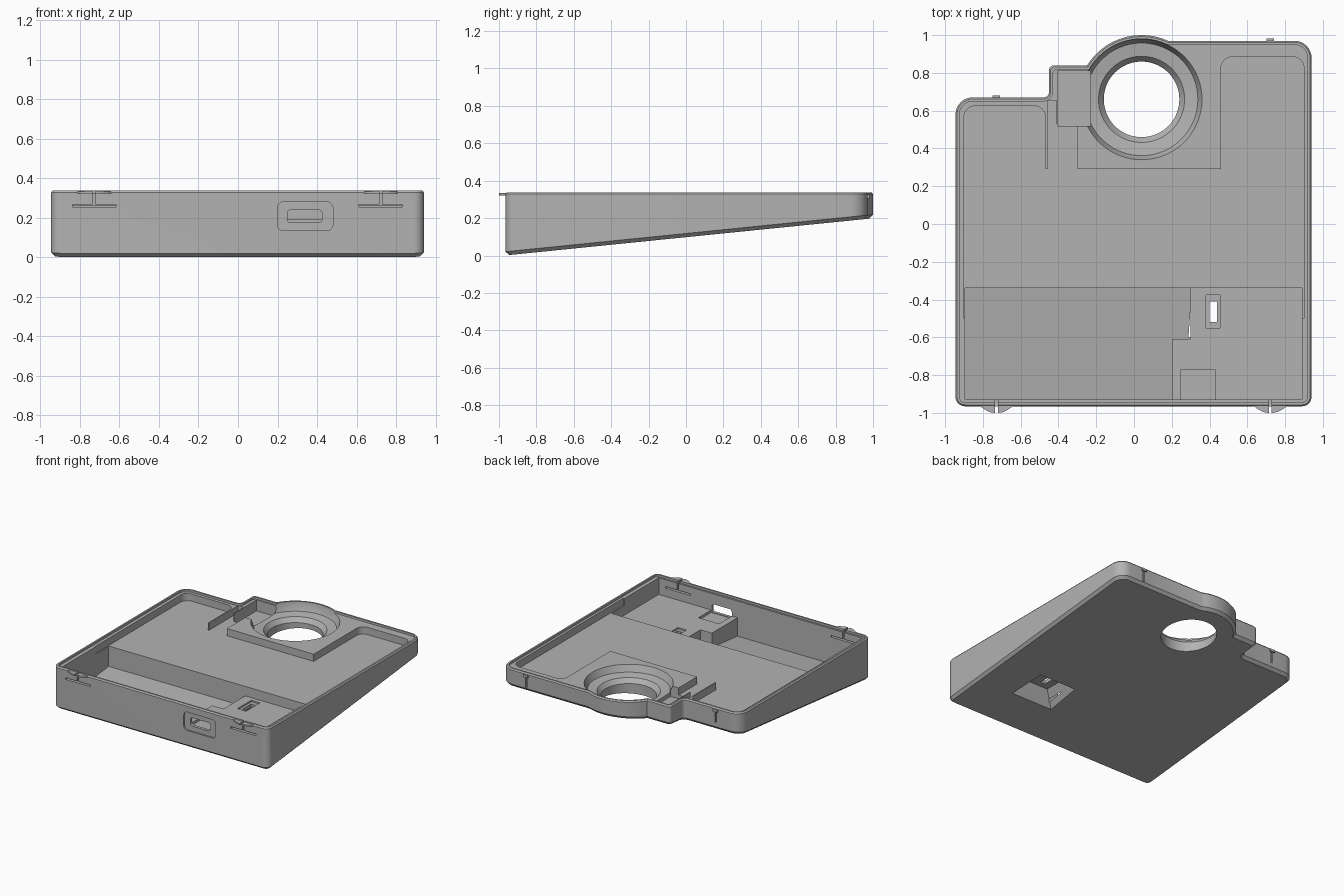
import bpy, bmesh
from math import sin, cos, atan2, pi, sqrt
from mathutils import Vector

if "Cube" in bpy.data.objects:
    bpy.data.objects.remove(bpy.data.objects["Cube"])

grey = bpy.data.materials.new("matte grey")
grey.use_nodes = True
tone = (0.45, 0.45, 0.45, 1)
grey.diffuse_color = tone
grey.node_tree.nodes["Principled BSDF"].inputs["Base Color"].default_value = tone

TOP, LEDGE, FLOOR, DECK = 0.338, 0.322, 0.265, 0.19
CX, CY = 0.04, 0.66


def under(y):
    """Height of the sloping underside."""
    return 0.101 * (y + 0.97)


def fillet(corners, steps=8):
    """Round each (x, y, radius) corner of a closed outline."""
    out = []
    for i, (x, y, r) in enumerate(corners):
        p = Vector((x, y))
        if r == 0:
            out.append((x, y))
            continue
        a = (Vector(corners[i - 1][:2]) - p).normalized()
        b = (Vector(corners[(i + 1) % len(corners)][:2]) - p).normalized()
        half = a.angle(b) / 2
        start, end = p + a * r / (sin(half) / cos(half)), p + b * r / (sin(half) / cos(half))
        mid = p + (a + b).normalized() * r / sin(half)
        u, v = start - mid, end - mid
        sweep = u.angle(v)
        for k in range(steps + 1):
            t = k / steps
            out.append(tuple(mid + (u * sin((1 - t) * sweep) + v * sin(t * sweep)) / sin(sweep)))
    return out


def loft(name, rings):
    """Closed solid through rings of equal point count."""
    bm = bmesh.new()
    loops = [[bm.verts.new(p) for p in ring] for ring in rings]
    n = len(loops[0])
    for lo, hi in zip(loops, loops[1:]):
        for i in range(n):
            j = (i + 1) % n
            bm.faces.new((lo[i], lo[j], hi[j], hi[i]))
    bm.faces.new(loops[0][::-1])
    bm.faces.new(loops[-1])
    bmesh.ops.recalc_face_normals(bm, faces=bm.faces)
    mesh = bpy.data.meshes.new(name)
    bm.to_mesh(mesh)
    bm.free()
    mesh.materials.append(grey)
    ob = bpy.data.objects.new(name, mesh)
    bpy.context.collection.objects.link(ob)
    return ob


def prism(name, pts, z0, z1):
    bottom = z0 if callable(z0) else (lambda y: z0)
    return loft(name, [[(x, y, bottom(y)) for x, y in pts], [(x, y, z1) for x, y in pts]])


def rect(x0, x1, y0, y1):
    return [(x0, y0), (x1, y0), (x1, y1), (x0, y1)]


def box(name, x0, x1, y0, y1, z0, z1):
    return prism(name, rect(x0, x1, y0, y1), z0, z1)


def combine(target, tool, op="DIFFERENCE"):
    mod = target.modifiers.new("combine", "BOOLEAN")
    mod.operation, mod.object, mod.solver = op, tool, "EXACT"
    bpy.context.view_layer.objects.active = target
    bpy.ops.object.modifier_apply(modifier=mod.name)
    bpy.data.objects.remove(tool)


def outline(d):
    """Plan of the case, moved inward by d."""
    r = 0.34 - d
    right, left = 0.94 - d, -0.945 + d
    back, low, bump = 0.97 - d, 0.67 - d, 0.84 - d
    a0 = atan2(back - CY, sqrt(r * r - (back - CY) ** 2))
    a1 = pi - atan2(bump - CY, sqrt(r * r - (bump - CY) ** 2))
    arc = [(CX + r * cos(a0 + (a1 - a0) * k / 28), CY + r * sin(a0 + (a1 - a0) * k / 28), 0)
           for k in range(29)]
    return fillet([(left, -0.965 + d, 0.05 - d), (right, -0.965 + d, 0.05 - d),
                   (right, back, 0.09 - d)] + arc +
                  [(-0.45 + d, bump, 0.025), (-0.45 + d, low, 0.03 + d), (left, low, 0.09 - d)])


# Wedge-shaped shell with chamfered bottom and rim edges
outer, chamfer, rim = outline(0), outline(0.02), outline(0.008)
case = loft("case_shell", [
    [(x, y, under(y)) for x, y in chamfer],
    [(x, y, under(y) + 0.02) for x, y in outer],
    [(x, y, TOP - 0.01) for x, y in outer],
    [(x, y, TOP) for x, y in rim]])

# Ledge inside the rim
combine(case, prism("ledge_cut", outline(0.021), LEDGE, 0.5))

# Main tray, leaving the block around the round opening
tray = fillet([(-0.9, -0.5, 0), (0.9, -0.5, 0), (0.9, 0.885, 0.06), (0.46, 0.885, 0.06),
               (0.46, 0.29, 0), (-0.3, 0.29, 0), (-0.3, 0.53, 0), (-0.41, 0.53, 0),
               (-0.41, 0.655, 0), (-0.458, 0.655, 0), (-0.458, 0.29, 0), (-0.468, 0.29, 0),
               (-0.468, 0.625, 0.06), (-0.9, 0.625, 0.06)])
combine(case, prism("tray_cut", tray, FLOOR, 0.5))

# Deep front compartment and side pocket
combine(case, prism("front_cut", rect(-0.895, 0.89, -0.93, -0.34), lambda y: under(y) + 0.04, 0.5))
combine(case, box("pocket_cut", -0.405, -0.23, 0.52, 0.81, 0.235, 0.5))

# Stepped circular opening
bowl = [(0.2, 0.0), (0.2, 0.225), (0.228, 0.26), (0.298, 0.27), (0.32, LEDGE), (0.32, 0.5)]
combine(case, loft("opening_cut", [
    [(CX + r * cos(k * pi / 36), CY + r * sin(k * pi / 36), z) for k in range(72)]
    for r, z in bowl]))

# Raised deck for the socket and switch
deck = [(0.2, -0.935), (0.895, -0.935), (0.895, -0.335), (0.3, -0.335), (0.3, -0.61), (0.2, -0.61)]
combine(case, prism("deck", deck, lambda y: under(y) + 0.025, DECK), "UNION")
combine(case, box("cradle_cut", 0.25, 0.43, -0.93, -0.77, 0.17, 0.4))

# Switch slot with a flared recess underneath
combine(case, box("switch_seat", 0.38, 0.455, -0.55, -0.375, 0.178, 0.4))
combine(case, box("switch_slot", 0.4, 0.44, -0.52, -0.41, 0.0, 0.4))
flare = [(0.22, 0.19, -0.03), (0.17, 0.145, under(-0.46)), (0.1, 0.1, 0.15)]
combine(case, loft("under_recess", [
    [(x, y, z) for x, y in rect(0.44 - w, 0.44 + w, -0.465 - h, -0.465 + h)]
    for w, h, z in flare]))


def front_port(name, x0, x1, z0, z1, r, y0, y1):
    pts = fillet([(x0, z0, r), (x1, z0, r), (x1, z1, r), (x0, z1, r)], 5)
    return loft(name, [[(x, y, z) for x, z in pts] for y in (y0, y1)])


# Socket opening in the front wall
combine(case, front_port("socket_recess", 0.2, 0.48, 0.135, 0.28, 0.03, -1.1, -0.953))
combine(case, front_port("socket_slot", 0.25, 0.425, 0.175, 0.24, 0.018, -1.1, -0.85))

# Front snap clips: T-shaped slits and split curved tabs
for side, x in (("right", -0.728), ("left", 0.722)):
    combine(case, box("slit", x - 0.11, x + 0.11, -1.1, -0.9, 0.255, 0.268))
    combine(case, box("slit", x - 0.007, x + 0.007, -1.1, -0.9, 0.26, 0.5))
    for part, s in (("outer", -1), ("inner", 1)):
        curve = [(x + s * (0.007 + 0.078 * k / 6), -0.965 - 0.035 * (1 - (k / 6) ** 2))
                 for k in range(7)]
        prism(f"{side}_clip_{part}", curve + [(x + s * 0.085, -0.95), (x + s * 0.007, -0.95)],
              LEDGE, TOP - 0.004)

# Rear catches
for side, x, y in (("right", -0.73, 0.67), ("left", 0.722, 0.97)):
    combine(case, box("groove", x - 0.007, x + 0.007, y - 0.012, y + 0.1, 0.22, TOP - 0.03))
    box(f"{side}_rear_catch", x - 0.02, x + 0.02, y - 0.01, y + 0.011, TOP - 0.032, TOP - 0.012)

# Smooth the rounded walls, keep the edges sharp
bpy.ops.object.select_all(action="DESELECT")
case.select_set(True)
bpy.context.view_layer.objects.active = case
bpy.ops.object.shade_smooth_by_angle(angle=0.5)
